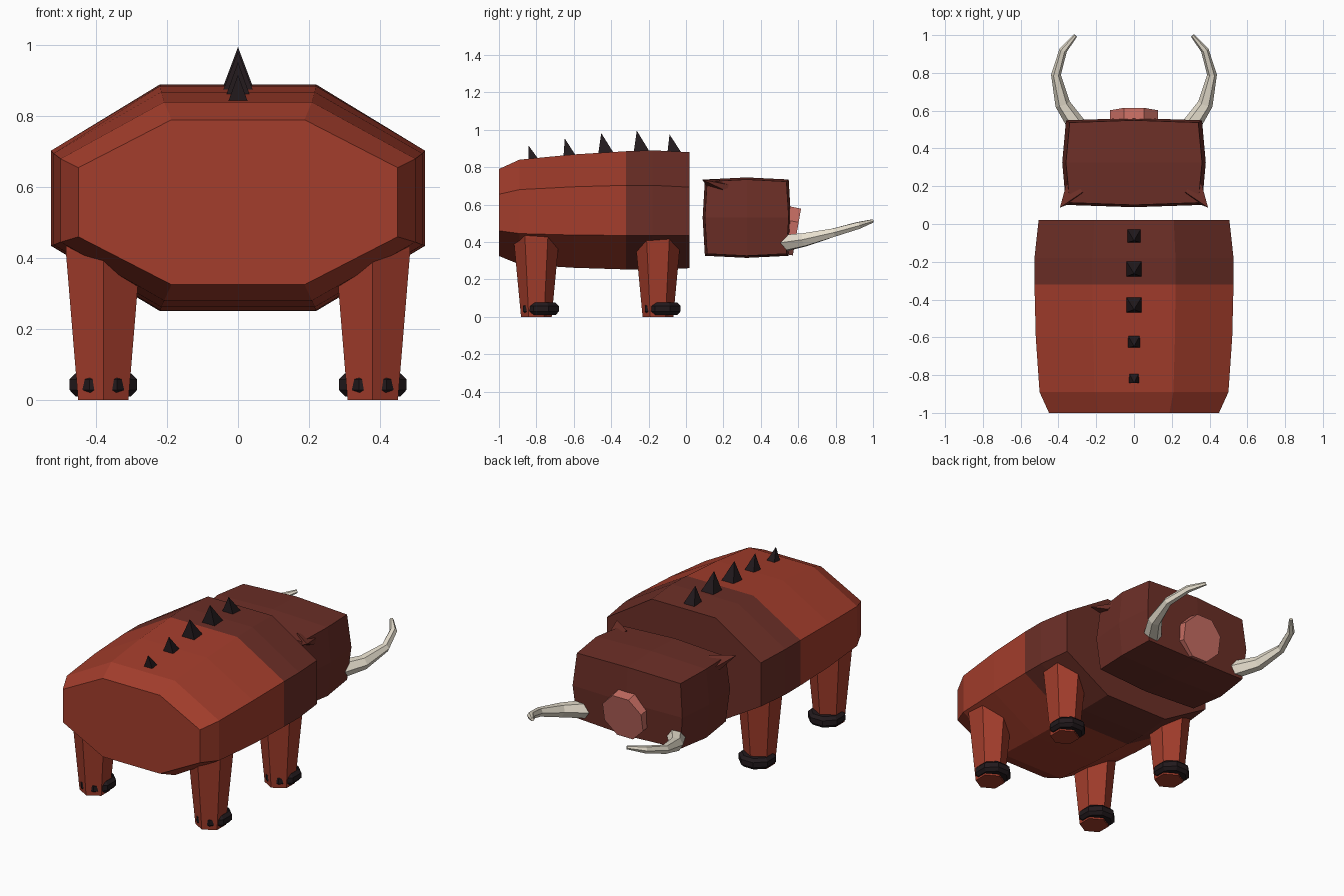
import bpy, bmesh, math
from mathutils import Vector

if "Cube" in bpy.data.objects:
    bpy.data.objects.remove(bpy.data.objects["Cube"])


def mat(name, *rgb):
    m = bpy.data.materials.new(name)
    m.diffuse_color = (*rgb, 1)
    m.use_nodes = True
    m.node_tree.nodes["Principled BSDF"].inputs["Base Color"].default_value = m.diffuse_color
    return m


RED = mat("red_hide", 0.37, 0.047, 0.025)
DARK = mat("dark_hide", 0.15, 0.028, 0.02)
BLACK = mat("black_horn", 0.016, 0.010, 0.012)
BONE = mat("bone", 0.80, 0.74, 0.62)
PINK = mat("pink_nose", 0.56, 0.15, 0.12)


def finish(bm, name, *mats):
    bmesh.ops.recalc_face_normals(bm, faces=bm.faces)
    me = bpy.data.meshes.new(name)
    bm.to_mesh(me)
    bm.free()
    for m in mats:
        me.materials.append(m)
    ob = bpy.data.objects.new(name, me)
    bpy.context.collection.objects.link(ob)
    return ob


def loft(rings, name, *mats, dark_from=None):
    """Skin a list of closed rings and cap both ends."""
    bm = bmesh.new()
    vs = [[bm.verts.new(p) for p in r] for r in rings]
    n = len(vs[0])
    for k, (a, b) in enumerate(zip(vs, vs[1:])):
        for i in range(n):
            j = (i + 1) % n
            f = bm.faces.new((a[i], a[j], b[j], b[i]))
            f.material_index = int(dark_from is not None and k >= dark_from)
    bm.faces.new(vs[0])
    f = bm.faces.new(vs[-1])
    f.material_index = int(dark_from is not None)
    return finish(bm, name, *mats)


def ring(c, r, n, u=(1, 0, 0), v=(0, 1, 0), turn=0.0):
    c, u, v = Vector(c), Vector(u), Vector(v)
    return [c + r * (math.cos(a) * u + math.sin(a) * v)
            for a in (turn + math.tau * i / n for i in range(n))]


def pyramid(name, tip, base, m):
    bm = bmesh.new()
    t = bm.verts.new(tip)
    b = [bm.verts.new(p) for p in base]
    for i in range(len(b)):
        bm.faces.new((b[i], b[(i + 1) % len(b)], t))
    bm.faces.new(b)
    return finish(bm, name, m)


# body: octagonal rings (y, half width, top, upper corner, lower corner, bottom)
body = []
for y, w, t, u, l, b in [(-1, .45, .79, .655, .46, .325),
                         (-.89, .50, .84, .68, .445, .28),
                         (-.60, .52, .868, .695, .437, .262),
                         (-.32, .527, .885, .703, .435, .253),
                         (-.18, .527, .89, .703, .434, .25),
                         (.02, .505, .88, .693, .434, .26)]:
    k = w * .417
    body.append([(k, y, t), (w, y, u), (w, y, l), (k, y, b),
                 (-k, y, b), (-w, y, l), (-w, y, u), (-k, y, t)])
loft(body, "body", RED, DARK, dark_from=3)

# head: subdivided box with a slight bulge
bm = bmesh.new()
bmesh.ops.create_cube(bm, size=2)
bmesh.ops.subdivide_edges(bm, edges=bm.edges, cuts=1, use_grid_fill=True)
for v in bm.verts:
    n = sum(abs(c) < .1 for c in v.co)
    v.co = (v.co.x * (.34 + .02 * n),
            .325 + v.co.y * (.212 + .012 * n),
            .53 + v.co.z * (.193 + .011 * n))
finish(bm, "head", DARK)

# snout: octagonal disc tipped slightly downward
tilt = math.radians(10)
up = (0, math.sin(tilt), math.cos(tilt))
loft([ring((0, y, z), r, 8, v=up, turn=math.pi / 8)
      for y, z, r in [(.50, .47, .14), (.593, .453, .137)]], "snout", PINK)

# back spines: (base y, half size, base z, tip z)
for y, s, z, t in [(-.06, .04, .87, .975), (-.235, .045, .875, .995),
                   (-.425, .045, .865, .982), (-.62, .035, .855, .953),
                   (-.815, .028, .84, .917)]:
    pyramid("back_spine", (0, y - .028, t),
            [(s, y - s, z), (s, y + s, z), (-s, y + s, z), (-s, y - s, z)], BLACK)

for side in (-1, 1):
    # ear
    pyramid("ear", (side * .392, .087, .733),
            [(side * .36, .20, .68), (side * .345, .26, .70),
             (side * .27, .17, .735), (side * .28, .13, .67)], DARK)

    # tusk: tapered tube along a curved path
    path = [Vector(p) for p in [(.27, .48, .385), (.315, .54, .397), (.378, .635, .412),
                                (.413, .79, .45), (.375, .92, .488), (.31, .997, .512)]]
    radii = [.052, .048, .040, .026, .021, .010]
    rings = []
    for i, (p, r) in enumerate(zip(path, radii)):
        d = (path[min(i + 1, 5)] - path[max(i - 1, 0)]).normalized()
        u = d.cross(Vector((0, 0, 1))).normalized()
        rings.append([(side * q.x, q.y, q.z) for q in ring(p, r, 6, u, u.cross(d))])
    loft(rings, "tusk", BONE)

    # legs and hooves
    for y, name in [(-.80, "front"), (-.15, "rear")]:
        x = side * .38
        loft([ring((x, y, z), r, 6, turn=math.pi / 2)
              for z, r in [(0, .082), (.42, .122), (.50, .122)]], name + "_leg", RED)
        loft([ring((x, y + .025, z), r, 8, turn=math.pi / 8)
              for z, r in [(.01, .085), (.028, .103), (.058, .103), (.075, .085)]],
             name + "_hoof", BLACK)
